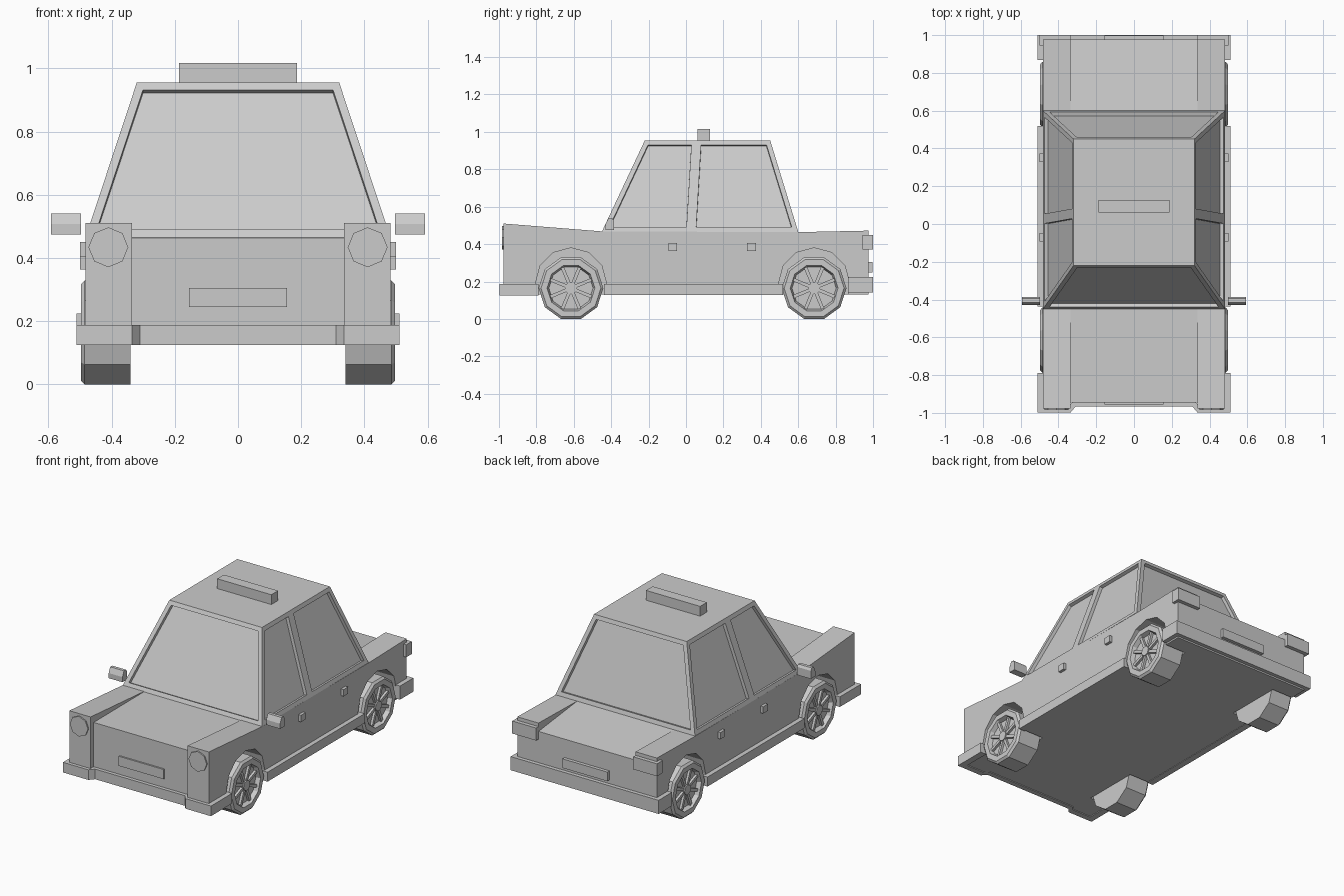
import bpy, bmesh, math
from mathutils import Vector

if "Cube" in bpy.data.objects:
    bpy.data.objects.remove(bpy.data.objects["Cube"])


def finish(name, bm, mirror=False):
    bmesh.ops.recalc_face_normals(bm, faces=bm.faces)
    me = bpy.data.meshes.new(name)
    bm.to_mesh(me)
    bm.free()
    ob = bpy.data.objects.new(name, me)
    bpy.context.collection.objects.link(ob)
    if mirror:
        ob.modifiers.new("Mirror", 'MIRROR')
    return ob


def loft(bm, rings):
    """Skin a list of point rings and cap both ends."""
    vs = [[bm.verts.new(p) for p in r] for r in rings]
    n = len(vs[0])
    for a, b in zip(vs, vs[1:]):
        for i in range(n):
            bm.faces.new((a[i], a[(i + 1) % n], b[(i + 1) % n], b[i]))
    bm.faces.new(vs[0])
    bm.faces.new(vs[-1])


def prism(name, pts, axis, a, b, mirror=False):
    """Extrude a 2D profile along an axis from a to b."""
    place = {'x': lambda u, v, w: (w, u, v),
             'y': lambda u, v, w: (u, w, v),
             'z': lambda u, v, w: (u, v, w)}[axis]
    bm = bmesh.new()
    loft(bm, [[place(u, v, w) for u, v in pts] for w in (a, b)])
    return finish(name, bm, mirror)


def box(name, x, y, z, mirror=False):
    pts = [(x[0], y[0]), (x[1], y[0]), (x[1], y[1]), (x[0], y[1])]
    return prism(name, pts, 'z', z[0], z[1], mirror)


def ngon(cx, cy, r, n, off=0.0):
    return [(cx + r * math.cos(off + math.tau * i / n),
             cy + r * math.sin(off + math.tau * i / n)) for i in range(n)]


def both(half):
    """Complete a half outline by reflecting it in x."""
    return half + [(-x, y) for x, y in reversed(half)]


WHEEL_Y = (-0.615, 0.685)
FLOOR, WAIST = 0.13, 0.466


def arch(cy):
    """Wheel arch cut, listed from rear to front along the floor line."""
    r, cz = 0.19, 0.19
    dy = math.sqrt(r * r - (cz - FLOOR) ** 2)
    pts = [(cy + r * math.cos(math.radians(d)), cz + r * math.sin(math.radians(d)))
           for d in range(0, 181, 30)]
    return [(cy + dy, FLOOR)] + pts + [(cy - dy, FLOOR)]


# Body: centre section with hood and sloping trunk, plus raised side fenders
centre = [(-0.945, FLOOR), (-0.945, 0.464), (-0.45, WAIST), (0.6, 0.463),
          (0.976, 0.42), (0.976, FLOOR)]
prism("body_centre", centre, 'x', -0.335, 0.335)
side = [(-0.976, FLOOR), (-0.976, 0.51), (-0.45, 0.468), (0.6, 0.464),
        (0.976, 0.472), (0.976, FLOOR)] + arch(WHEEL_Y[1]) + arch(WHEEL_Y[0])
prism("body_side", side, 'x', 0.335, 0.482, True)

# Cabin: tapered block with recessed windows, side faces split at the pillar
bm = bmesh.new()
base = [(0.482, -0.45), (0.482, 0.027), (0.482, 0.6)]
roof = [(0.32, -0.22), (0.32, 0.056), (0.32, 0.45)]
loft(bm, [[(x, y, WAIST) for x, y in both(base)],
          [(x, y, 0.955) for x, y in both(roof)]])
bmesh.ops.recalc_face_normals(bm, faces=bm.faces)
panes = [f for f in bm.faces if abs(f.normal.z) < 0.9]
bmesh.ops.inset_individual(bm, faces=panes, thickness=0.026, use_even_offset=True)
bmesh.ops.inset_individual(bm, faces=panes, thickness=0.001, depth=-0.02)
finish("cabin", bm)
box("roof_sign", (-0.187, 0.187), (0.062, 0.128), (0.95, 1.016))

# Bumpers and side skirts
front = [(0.31, -0.967), (0.335, -0.997), (0.511, -0.997), (0.511, -0.788),
         (0.47, -0.788), (0.47, -0.96), (0.34, -0.96), (0.32, -0.935)]
prism("front_bumper", both(front), 'z', 0.125, 0.188)
rear = [(0.511, 1.0), (0.511, 0.868), (0.47, 0.868), (0.47, 0.965)]
prism("rear_bumper", both(rear), 'z', 0.14, 0.225)
box("side_skirt", (0.47, 0.511), (-0.438, 0.518), (0.127, 0.186), True)

# Lights, plates, door handles
prism("headlight", ngon(0.41, 0.434, 0.063, 8), 'y', -0.984, -0.97, True)
box("tail_light", (0.335, 0.5), (0.945, 1.0), (0.372, 0.45), True)
box("front_plate", (-0.155, 0.155), (-0.955, -0.94), (0.245, 0.305))
box("rear_plate", (-0.155, 0.155), (0.97, 0.997), (0.248, 0.305))
for y in (-0.07, 0.35):
    box("door_handle", (0.475, 0.5), (y - 0.023, y + 0.023), (0.364, 0.406), True)

# Wing mirrors
mirror_profile = [(-0.43, 0.475), (-0.43, 0.507), (-0.415, 0.54),
                  (-0.395, 0.54), (-0.386, 0.525), (-0.386, 0.475)]
prism("wing_mirror", mirror_profile, 'x', 0.497, 0.592, True)

# Wheels: ten-sided tyre with dished rim, hub and eight spokes
R = 0.173
CZ = R * math.cos(math.pi / 10)
for label, cy in zip(("front", "rear"), WHEEL_Y):
    bm = bmesh.new()
    section = [(R, 0.34), (R, 0.485), (0.16, 0.497), (0.128, 0.497), (0.118, 0.47)]
    loft(bm, [[(x, y, z) for y, z in ngon(cy, CZ, r, 10)] for r, x in section])
    finish(label + "_wheel", bm, True)
    prism(label + "_hub", ngon(cy, CZ, 0.032, 8), 'x', 0.468, 0.492, True)
    bm = bmesh.new()
    for i in range(8):
        a = math.tau * (i + 0.5) / 8
        d = Vector((0, math.cos(a), math.sin(a)))
        s = Vector((0, -d.z, d.y)) * 0.009
        c = Vector((0, cy, CZ))
        flat = [c + d * 0.025 - s, c + d * 0.119 - s, c + d * 0.119 + s, c + d * 0.025 + s]
        loft(bm, [[p + Vector((x, 0, 0)) for p in flat] for x in (0.468, 0.485)])
    finish(label + "_spokes", bm, True)
